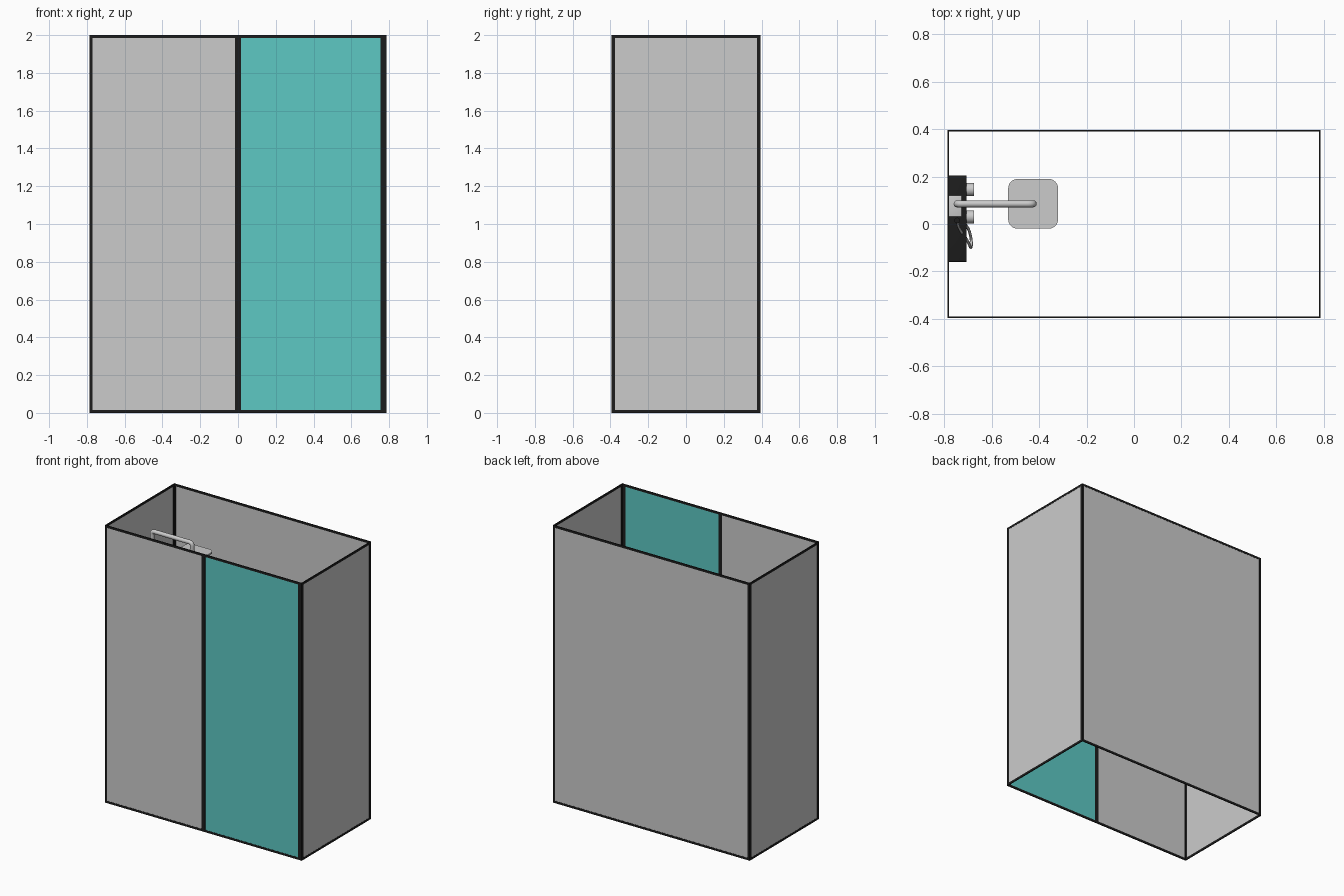
import bpy, bmesh
from math import pi
from mathutils import Vector, Matrix

if "Cube" in bpy.data.objects:
    bpy.data.objects.remove(bpy.data.objects["Cube"])

HX, HY, H = 0.785, 0.395, 2.0      # half width, half depth, height
T = 0.006                          # frame thickness


def material(name, rgb):
    m = bpy.data.materials.new(name)
    m.diffuse_color = (*rgb, 1)
    m.use_nodes = True
    m.node_tree.nodes["Principled BSDF"].inputs["Base Color"].default_value = m.diffuse_color
    return m


BLACK = material("black", (0.012, 0.012, 0.012))
TEAL = material("teal_glass", (0.11, 0.58, 0.55))


def finish(name, bm, mat=None, smooth=False):
    me = bpy.data.meshes.new(name)
    bm.to_mesh(me)
    bm.free()
    ob = bpy.data.objects.new(name, me)
    bpy.context.collection.objects.link(ob)
    if mat:
        me.materials.append(mat)
    if smooth:
        bpy.ops.object.select_all(action='DESELECT')
        ob.select_set(True)
        bpy.context.view_layer.objects.active = ob
        bpy.ops.object.shade_smooth_by_angle()
    return ob


def add_box(bm, lo, hi):
    lo, hi = Vector(lo), Vector(hi)
    m = Matrix.Translation((lo + hi) / 2) @ Matrix.Diagonal((*(hi - lo), 1))
    return bmesh.ops.create_cube(bm, size=1, matrix=m)["verts"]


def box(name, lo, hi, mat=None, bevel=0):
    bm = bmesh.new()
    add_box(bm, lo, hi)
    if bevel:
        bmesh.ops.bevel(bm, geom=bm.edges[:], offset=bevel, segments=3,
                        profile=0.5, affect='EDGES')
    return finish(name, bm, mat, bevel > 0)


def cylinder(name, centre, r, depth, axis='Z', mat=None):
    rot = {'X': Matrix.Rotation(pi / 2, 4, 'Y'), 'Z': Matrix.Identity(4)}[axis]
    bm = bmesh.new()
    bmesh.ops.create_cone(bm, cap_ends=True, segments=24, radius1=r, radius2=r,
                          depth=depth, matrix=Matrix.Translation(centre) @ rot)
    return finish(name, bm, mat, True)


def tube(name, pts, r, kind='BEZIER'):
    cu = bpy.data.curves.new(name, 'CURVE')
    cu.dimensions = '3D'
    cu.bevel_depth, cu.bevel_resolution, cu.use_fill_caps = r, 4, True
    s = cu.splines.new('NURBS')
    s.points.add(len(pts) - 1)
    for p, co in zip(s.points, pts):
        p.co = (*co, 1)
    s.order_u, s.use_endpoint_u, s.resolution_u = 3, True, 6
    ob = bpy.data.objects.new(name, cu)
    bpy.context.collection.objects.link(ob)
    return ob


def panel(name, a, b, left, right, glass=None, rail=0.016):
    """Framed glass wall from plan point a to b, with its two stile widths."""
    a, b = Vector((*a, 0)), Vector((*b, 0))
    d = b - a
    L = d.length
    x = d.normalized()
    place = Matrix.Translation(a) @ Matrix((x, (-x.y, x.x, 0), (0, 0, 1))).transposed().to_4x4()
    bm = bmesh.new()
    t = T / 2
    add_box(bm, (0, -t, 0), (left, t, H))
    add_box(bm, (L - right, -t, 0), (L, t, H))
    for z in (0, H - rail):
        add_box(bm, (left, -t, z), (L - right, t, z + rail))
    finish(name + "_frame", bm, BLACK).matrix_world = place
    g = box(name + "_glass", (left, -t * .6, rail), (L - right, t * .6, H - rail), glass)
    g.matrix_world = place


# Enclosure walls and door
yw = HY - T / 2
xw = HX - T / 2
panel("front_panel", (-HX, -yw), (0, -yw), 0.016, 0.015)
panel("front_door", (0, -yw), (HX, -yw), 0.015, 0.03, TEAL)
panel("back_wall", (-HX, yw), (HX, yw), 0.016, 0.016)
for name, sx in (("left_wall", -1), ("right_wall", 1)):
    panel(name, (sx * xw, -HY + T), (sx * xw, HY - T), 0.014, 0.014)

# Mixer shelf with two control knobs
PX, PY = -0.745, 0.085
box("mixer_shelf", (-0.782, -0.16, 1.0), (-0.705, 0.205, 1.07), BLACK, 0.003)
for i, dy in enumerate((-0.055, 0.06)):
    cylinder(f"knob_{i}", (-0.692, PY + dy, 1.035), 0.027, 0.034, 'X')

# Riser pipe, arm and rain head
tube("riser_pipe", [(PX, PY, 1.07), (PX, PY, 1.4), (PX, PY, 1.74), (PX, PY, 1.785),
                    (PX + 0.045, PY, 1.785), (-0.6, PY, 1.785), (-0.47, PY, 1.785),
                    (-0.425, PY, 1.785), (-0.425, PY, 1.745), (-0.425, PY, 1.715)], 0.015)
bm = bmesh.new()
add_box(bm, (-0.53, -0.02, 1.705), (-0.32, 0.19, 1.717))
corners = [e for e in bm.edges if abs(e.verts[0].co.z - e.verts[1].co.z) > 0.001]
bmesh.ops.bevel(bm, geom=corners, offset=0.04, segments=8, profile=0.5, affect='EDGES')
finish("rain_head", bm, None, True)

# Wall bracket, hand shower and hose
box("pipe_bracket", (-0.782, 0.03, 1.45), (-0.725, 0.12, 1.49), None, 0.004)
cylinder("hand_shower", (-0.745, 0.015, 1.47), 0.012, 0.2, 'Z', BLACK)
tube("hose", [(-0.745, 0.015, 1.37), (-0.745, -0.01, 1.2), (-0.70, -0.07, 0.9),
              (-0.685, -0.11, 0.65), (-0.685, -0.06, 0.6), (-0.70, -0.01, 0.75),
              (-0.715, 0.0, 1.0)], 0.006)
